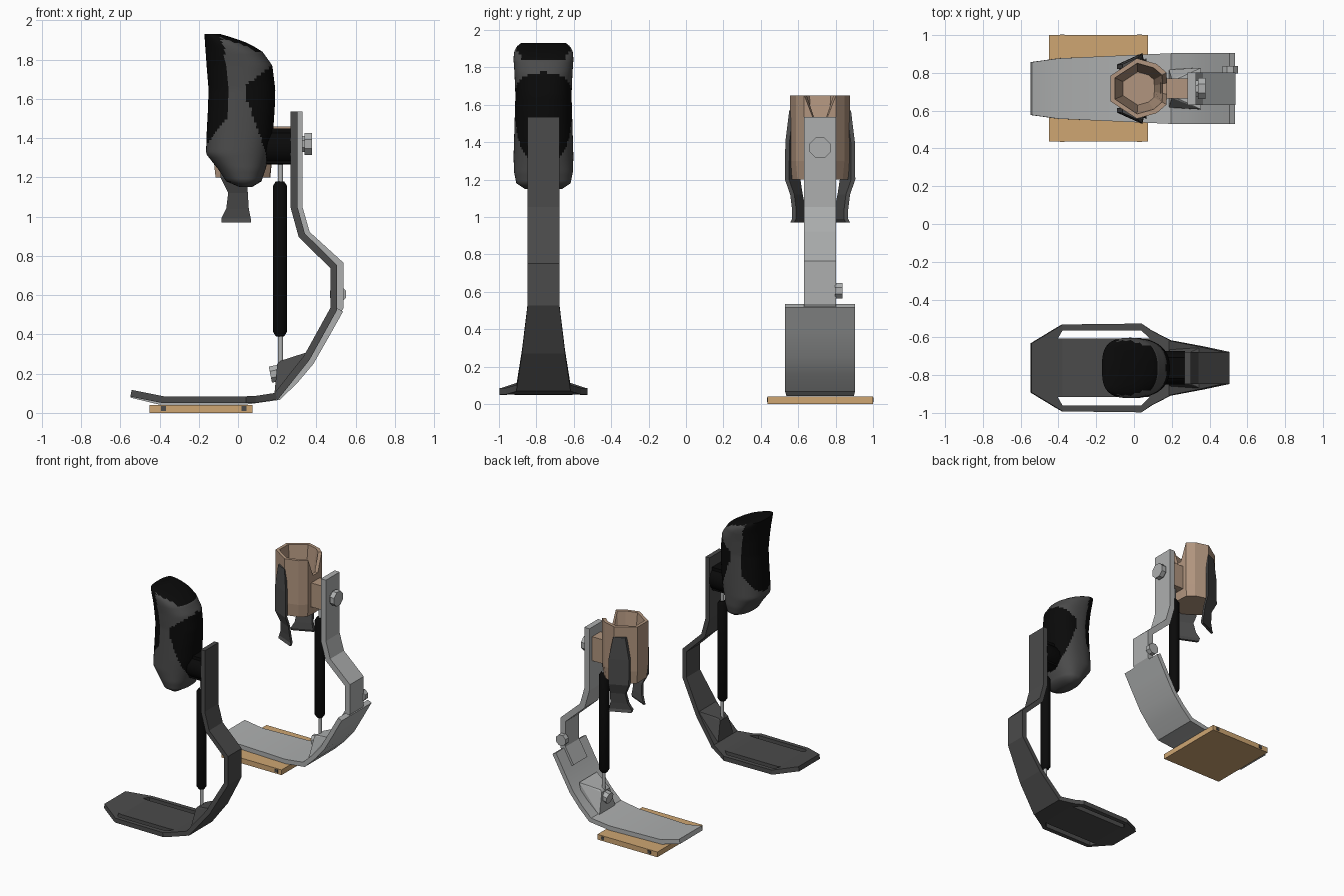
import bpy, bmesh, math
from mathutils import Vector, Matrix

if "Cube" in bpy.data.objects:
    bpy.data.objects.remove(bpy.data.objects["Cube"])


def mat(name, r, g, b):
    m = bpy.data.materials.new(name)
    m.diffuse_color = (r, g, b, 1)
    m.use_nodes = True
    m.node_tree.nodes["Principled BSDF"].inputs["Base Color"].default_value = m.diffuse_color
    return m


BLACK = mat("black rubber", 0.003, 0.003, 0.003)
DARK = mat("dark carbon", 0.07, 0.07, 0.07)
GREY = mat("light grey metal", 0.42, 0.43, 0.43)
WOOD = mat("tan board", 0.62, 0.38, 0.17)
SKIN = mat("beige socket", 0.44, 0.30, 0.21)
YB, YG = -0.762, 0.717   # centre lines of the dark and the grey leg


def finish(name, bm, m, smooth=None):
    bmesh.ops.recalc_face_normals(bm, faces=bm.faces)
    me = bpy.data.meshes.new(name)
    bm.to_mesh(me)
    bm.free()
    me.materials.append(m)
    ob = bpy.data.objects.new(name, me)
    bpy.context.collection.objects.link(ob)
    if smooth:
        bpy.ops.object.select_all(action='DESELECT')
        ob.select_set(True)
        bpy.context.view_layer.objects.active = ob
        bpy.ops.object.shade_smooth_by_angle(angle=math.radians(smooth))
    return ob


def loft(name, rings, m, smooth=None):
    bm = bmesh.new()
    vs = [[bm.verts.new(p) for p in r] for r in rings]
    n = len(vs[0])
    for a, b in zip(vs, vs[1:]):
        for i in range(n):
            j = (i + 1) % n
            bm.faces.new((a[i], a[j], b[j], b[i]))
    bm.faces.new(vs[0])
    bm.faces.new(vs[-1])
    return finish(name, bm, m, smooth)


def strip(name, st, thick, yc, m, smooth=None):
    """Bent plate: stations (x, z, y_low, y_high) along its centre line."""
    pts = [Vector((s[0], s[1])) for s in st]
    rings = []
    for i, (x, z, lo, hi) in enumerate(st):
        d1 = (pts[i] - pts[max(i - 1, 0)]).normalized()
        d2 = (pts[min(i + 1, len(pts) - 1)] - pts[i]).normalized()
        t = (d1 + d2).normalized()
        k = max((t.dot(d1 if d1.length else d2)), 0.5)
        nx, nz = -t.y * thick / 2 / k, t.x * thick / 2 / k
        rings.append([(x + nx, yc + lo, z + nz), (x + nx, yc + hi, z + nz),
                      (x - nx, yc + hi, z - nz), (x - nx, yc + lo, z - nz)])
    return loft(name, rings, m, smooth)


def box(name, lo, hi, m):
    (a, b, c), (d, e, f) = lo, hi
    return loft(name, [[(a, b, z), (d, b, z), (d, e, z), (a, e, z)] for z in (c, f)], m)


def rod(name, prof, centre, axis, m, n=8, smooth=None):
    """Turned part: profile (distance along axis, radius)."""
    rot = Vector((0, 0, 1)).rotation_difference(Vector(axis)).to_matrix()
    rings = [[Vector(centre) + rot @ Vector((r * math.cos((i + .5) * 2 * math.pi / n),
                                             r * math.sin((i + .5) * 2 * math.pi / n), h))
              for i in range(n)] for h, r in prof]
    return loft(name, rings, m, smooth)


def sym(pts):
    return [(x, z, -w, w) for x, z, w in pts]


# dark blade with its slotted foot
strip("dark_blade", sym([(.285, 1.535, .085), (.285, 1.05, .085), (.325, .905, .085),
                         (.488, .745, .085), (.488, .53, .085), (.35, .28, .115),
                         (.195, .085, .145), (.09, .069, .155), (.04, .067, .155),
                         (-.38, .067, .155), (-.41, .073, .155), (-.545, .1, .13)]),
      .035, YB, DARK)
for side in (-1, 1):
    bar = [(.195, .085, .10, .145), (.09, .069, .15, .2), (.04, .067, .198, .235),
           (-.38, .067, .198, .23), (-.41, .073, .15, .212), (-.545, .1, .1, .13)]
    strip("dark_foot_side_bar", [(x, z, side * a, side * b) for x, z, a, b in bar],
          .035, YB, DARK)

# grey strap and the wide curved grey plate under it
strip("grey_strap", sym([(.305, 1.535, .086), (.305, 1.05, .086), (.345, .91, .086),
                         (.515, .755, .086), (.515, .54, .086), (.44, .41, .086)]),
      .045, YG, GREY)
strip("grey_foot_plate", sym([(.52, .525, .187), (.45, .40, .187), (.37, .26, .187),
                              (.29, .165, .187), (.205, .083, .187), (.04, .06, .18),
                              (-.4, .06, .16), (-.545, .095, .14)]),
      .035, YG, GREY, 25)

# parts both legs share: wedge bracket and damper
for label, yc, m in (("dark", YB, DARK), ("grey", YG, GREY)):
    bm = bmesh.new()
    for x, w, z in ((.185, .1, .09), (.20, .05, .25), (.215, .045, .265), (.355, .11, .31),
                    (.34, .11, .24)):
        for s in (-1, 1):
            bm.verts.new((x, yc + s * w, z))
    bmesh.ops.convex_hull(bm, input=bm.verts)
    finish(label + "_wedge_bracket", bm, m)
    rod(label + "_damper_rod", [(.22, .014), (1.32, .014)], (.217, yc, 0), (0, 0, 1), GREY, 12, 40)
    rod(label + "_damper_body", [(.39, .022), (.415, .038), (1.155, .038), (1.18, .022)],
        (.214, yc, 0), (0, 0, 1), BLACK, 12, 40)

# bolts on the grey leg
rod("socket_bolt", [(.32, .045), (.34, .045), (.34, .06), (.378, .06)], (0, YG, 1.37), (1, 0, 0), GREY)
rod("strap_side_bolt", [(0, .045), (.04, .045)], (.51, YG + .08, .605), (0, 1, 0), GREY)
rod("bracket_bolt", [(0, .045), (.05, .045)], (.165, YG, .195), (1, 0, .2), GREY)

# padded leg socket of the dark leg, lofted through (z, x_min, x_max, half depth)
KEYS = [(1.15, .01, .07, .10), (1.18, -.06, .12, .145), (1.24, -.10, .14, .157),
        (1.32, -.163, .16, .16), (1.42, -.16, .178, .157), (1.55, -.153, .187, .153),
        (1.65, -.15, .19, .15), (1.77, -.16, .175, .155), (1.84, -.165, .125, .16),
        (1.88, -.168, .06, .158), (1.91, -.17, -.02, .145), (1.93, -.17, -.09, .12)]
N = 72


def lerp_table(table, z):
    for a, b in zip(table, table[1:]):
        if z <= b[0]:
            t = (z - a[0]) / (b[0] - a[0])
            return [p + (q - p) * t for p, q in zip(a[1:], b[1:])]
    return list(table[-1][1:])


def power(v):
    return math.copysign(abs(v) ** .85, v)


rings = []
for k in range(53):
    z = 1.15 + .78 * k / 52
    a, b, d = lerp_table(KEYS, z)
    rings.append([((a + b) / 2 + (b - a) / 2 * power(math.cos(2 * math.pi * i / N)),
                   YB + d * power(math.sin(2 * math.pi * i / N)), z) for i in range(N)])
sock = loft("dark_leg_socket", rings, DARK, 50)
sock.data.materials.append(BLACK)
# black pads at the front and back of the socket, and over its top
PADS = [(1.15, -.25, .14), (1.3, -.2, .145), (1.36, -.165, .13), (1.5, -.06, .08),
        (1.6, -.055, .045), (1.67, -.05, .045), (1.73, -.055, .12), (1.77, -.06, .17),
        (1.94, -.085, .25)]
for p in sock.data.polygons:
    lo, hi = lerp_table(PADS, p.center.z)
    if not lo < p.center.x < hi or (p.normal.z > .75 and p.center.z > 1.5):
        p.material_index = 1
rod("dark_socket_connector", [(.10, .07), (.13, .092), (.27, .092)], (0, YB, 1.355), (1, 0, 0), BLACK, 12, 40)
box("dark_connector_block", (.12, YB - .055, 1.27), (.275, YB + .055, 1.45), BLACK)

# open faceted beige socket with a notch towards the strap
OUT = [(-.125, -.067, 1.65), (.015, -.16, 1.65), (.12, -.13, 1.65), (.172, -.085, 1.65),
       (.175, -.03, 1.51), (.175, .03, 1.51), (.172, .085, 1.65), (.12, .13, 1.65),
       (.015, .16, 1.65), (-.125, .067, 1.65)]


def cup(f, z=None):
    return [(.025 + (x - .025) * f, YG + y * f, z or h) for x, y, h in OUT]


loft("beige_socket", [cup(.93, 1.2), cup(1, 1.3), cup(1), cup(.84), cup(.55, 1.25)], SKIN)
box("beige_connector", (.14, YG - .052, 1.27), (.285, YG + .052, 1.46), SKIN)

# dark side straps hanging from the beige socket: (offset, z, x_min, x_max)
HANG = [(.165, 1.57, -.06, .02), (.186, 1.4, -.09, .045), (.188, 1.2, -.09, .045),
        (.16, 1.12, -.05, .05), (.15, 1.04, -.06, .055), (.15, .99, -.085, .065),
        (.16, .97, -.085, .065)]
for s in (-1, 1):
    loft("side_strap", [[(a, YG + s * (d - (b - a) * .45), z), (b, YG + s * d, z),
                         (b, YG + s * (d - .022), z),
                         (a, YG + s * (d - .022 - (b - a) * .45), z)]
                        for d, z, a, b in HANG], DARK)

# board under the grey foot, with small screws in its edges
box("base_board", (-.45, .437, 0), (.075, 1.0, .041), WOOD)
for x in (-.38, .03):
    for y in (.437, 1.0):
        box("board_screw", (x - .013, y - .003, .01), (x + .013, y + .003, .034), DARK)
